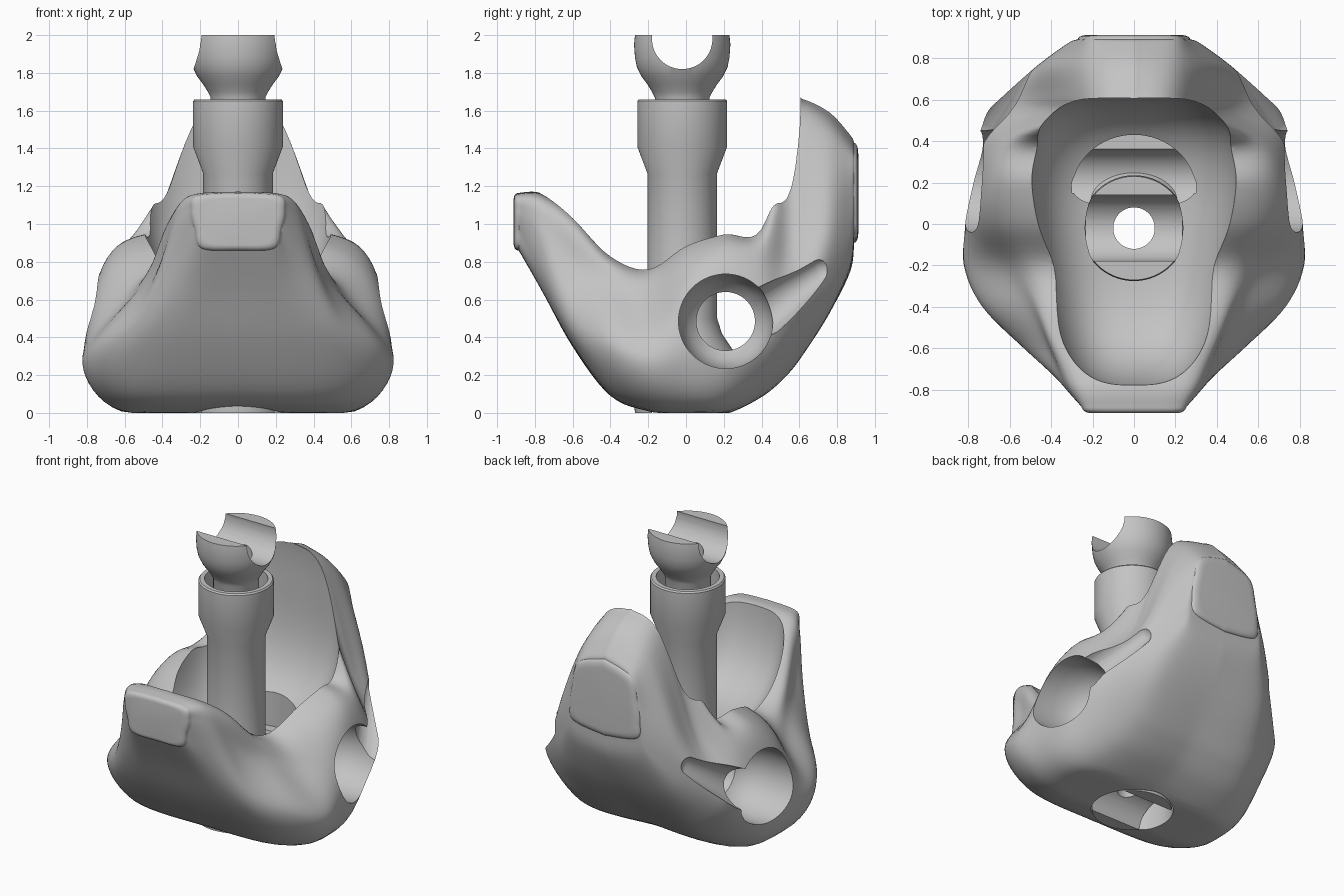
import bpy, bmesh, math
from mathutils import Matrix, Vector

if "Cube" in bpy.data.objects:
    bpy.data.objects.remove(bpy.data.objects["Cube"], do_unlink=True)

grey = bpy.data.materials.new("plain_grey")
grey.use_nodes = True
grey.diffuse_color = (0.55, 0.55, 0.55, 1)
grey.node_tree.nodes["Principled BSDF"].inputs["Base Color"].default_value = grey.diffuse_color

AXIS_Y = -0.02   # centre line of the post


def make_object(name, bm):
    bmesh.ops.recalc_face_normals(bm, faces=bm.faces)
    mesh = bpy.data.meshes.new(name)
    bm.to_mesh(mesh)
    bm.free()
    mesh.materials.append(grey)
    obj = bpy.data.objects.new(name, mesh)
    bpy.context.collection.objects.link(obj)
    return obj


def spline(points, steps):
    """Smooth curve through all the given vectors."""
    result = []
    last = len(points) - 1
    for i in range(last):
        a, b = points[max(i - 1, 0)], points[i]
        c, d = points[i + 1], points[min(i + 2, last)]
        for k in range(steps):
            t = k / steps
            result.append(b + (c - a) * (t / 2) + (a * 2 - b * 5 + c * 4 - d) * (t * t / 2)
                          + (b * 3 - a - c * 3 + d) * (t ** 3 / 2))
    result.append(points[-1].copy())
    return result


def skin(bm, rings, closed_path=False):
    """Join rings of vertices with quads; cap the ends unless the path closes."""
    loops = [[bm.verts.new(p) for p in ring] for ring in rings]
    pairs = list(zip(loops, loops[1:]))
    if closed_path:
        pairs.append((loops[-1], loops[0]))
    for one, two in pairs:
        for j in range(len(one)):
            k = (j + 1) % len(one)
            bm.faces.new((one[j], one[k], two[k], two[j]))
    if not closed_path:
        bm.faces.new(loops[0])
        bm.faces.new(loops[-1])


def revolve(name, profile, closed_path, matrix, sides=64):
    """Turn (radius, height) pairs around the local z axis."""
    bm = bmesh.new()
    angles = [math.tau * i / sides for i in range(sides)]
    rings = [[matrix @ Vector((r * math.cos(a), r * math.sin(a), h)) for a in angles]
             for r, h in profile]
    skin(bm, rings, closed_path)
    return make_object(name, bm)


def cut(target, cutters):
    for cutter in cutters:
        cutter.hide_render = True
        mod = target.modifiers.new("cut", 'BOOLEAN')
        mod.operation, mod.solver, mod.object = 'DIFFERENCE', 'EXACT', cutter
        bpy.context.view_layer.objects.active = target
        bpy.ops.object.modifier_apply(modifier=mod.name)
        bpy.data.objects.remove(cutter, do_unlink=True)


def smooth(obj, degrees):
    bpy.ops.object.select_all(action='DESELECT')
    obj.select_set(True)
    bpy.context.view_layer.objects.active = obj
    bpy.ops.object.shade_smooth_by_angle(angle=math.radians(degrees))


def rounded_end(ring, depth):
    """Shrinking copies of an end ring that round off its rim."""
    centre = sum(ring, Vector()) / len(ring)
    turns = [math.radians(a) for a in (18, 36, 54, 72, 90)]
    return [[centre + (p - centre) * (0.8 + 0.2 * math.cos(t))
             + Vector((0, depth * math.sin(t), 0)) for p in ring] for t in turns]


# Body: cross-sections from front to back.
# y, keel height, then (x, z) of keel edge, widest point, shoulder, rim, and crown height
stations = [
    (-.885, .86, .19, .87, .23, .97, .25, 1.07, .22, 1.15, 1.165),
    (-.77, .66, .24, .67, .34, .78, .34, 1, .27, 1.14, 1.165),
    (-.6, .35, .4, .37, .53, .48, .42, .78, .35, 1.02, 1.08),
    (-.4, .09, .52, .12, .73, .35, .52, .66, .4, .82, .85),
    (-.2, .02, .6, .03, .82, .27, .63, .57, .43, .75, .76),
    (0, 0, .62, .01, .81, .28, .72, .69, .47, .88, .9),
    (.2, 0, .6, .02, .79, .32, .71, .79, .47, .95, .96),
    (.4, .1, .52, .11, .76, .42, .65, .82, .44, .98, 1),
    (.53, .21, .47, .22, .72, .52, .49, .9, .22, 1.55, 1.66),
    (.62, .32, .43, .33, .63, .58, .46, .93, .22, 1.55, 1.66),
    (.76, .53, .38, .55, .47, .75, .41, 1.05, .22, 1.48, 1.59),
    (.87, .75, .27, .79, .32, .9, .29, 1.12, .21, 1.38, 1.47),
    (.89, .9, .24, .94, .27, 1.05, .25, 1.2, .2, 1.36, 1.43),
]
tracks = []
for s in stations:
    half = [(0, s[1])] + [(s[i], s[i + 1]) for i in range(2, 10, 2)] + [(0, s[10])]
    tracks.append([Vector((x, s[0], z)) for x, z in half])
lanes = [spline(list(lane), 6) for lane in zip(*tracks)]
rings = []
for section in zip(*lanes):
    side = spline(list(section), 8)
    for p in side:
        p.x, p.z = max(p.x, 0), max(p.z, 0)
    rings.append(side + [Vector((-p.x, p.y, p.z)) for p in side[-2:0:-1]])
for ring in (rings[0], rings[-1]):
    middle = sum(p.y for p in ring) / len(ring)
    for p in ring:
        p.y = middle
rings = rounded_end(rings[0], -.027)[::-1] + rings + rounded_end(rings[-1], .022)
bm = bmesh.new()
skin(bm, rings)
body = make_object("body_shell", bm)

# Bowl: boxy egg, slightly narrower towards the front
bm = bmesh.new()
bmesh.ops.create_uvsphere(bm, u_segments=96, v_segments=64, radius=1)
power = 3
for v in bm.verts:
    v.co /= sum(abs(c) ** power for c in v.co) ** (1 / power)
    v.co.x *= 0.49 * (1 + 0.22 * v.co.y)
    v.co.y = v.co.y * 0.7 - 0.08
    v.co.z = v.co.z * 0.79 + 1.36
bowl = make_object("bowl_cutter", bm)

# Cross bore with a wide flared mouth on both sides
along_x = Matrix.Translation((0, 0.21, 0.485)) @ Matrix.Rotation(math.pi / 2, 4, 'Y')
flare = [(.155, .42), (.2, .46), (.235, .54), (.25, .64), (.25, 1)]
bore = revolve("bore_cutter", [(r, -h) for r, h in reversed(flare)] + flare, False, along_x)

# Socket for the lower joint, continued upwards as the channel for the post
socket = revolve("socket_cutter", [(.26, -.1), (.26, .3), (.12, .3), (.12, .9)], False,
                 Matrix.Translation((0, AXIS_Y, 0)))

# Crescent opening in the bowl floor behind the post
bm = bmesh.new()
arc = [math.pi * i / 32 for i in range(33)]
skin(bm, [[(.3 * math.cos(a), .15 + .28 * math.sin(a), z) for a in arc] for z in (.45, .85)])
crescent = make_object("crescent_cutter", bm)


# Slanted side grooves running back from the bores: tapered round-ended rods
def groove(side):
    start, end = Vector((side * .75, .42, .54)), Vector((side * .55, .72, .755))
    axis = end - start
    arc = [math.radians(a) for a in range(2, 91, 8)]
    rod = [(.13 * math.sin(a), -.13 * math.cos(a)) for a in arc]
    rod += [(.07 * math.sin(a), axis.length + .07 * math.cos(a)) for a in reversed(arc)]
    place = Matrix.Translation(start) @ axis.to_track_quat('Z', 'Y').to_matrix().to_4x4()
    return revolve("groove_cutter", rod, False, place, 32)


cut(body, [bowl, bore, socket, crescent, groove(1), groove(-1)])
smooth(body, 35)

# Post: hollow tube with a flared foot and a wider sleeve at the top
tube = [(.1, .33), (.27, .33), (.21, .42), (.185, .5), (.185, 1.27), (.238, 1.41),
        (.238, 1.65), (.23, 1.66), (.2, 1.66), (.2, 1.5), (.1, 1.5)]
post = revolve("post_tube", tube, True, Matrix.Translation((0, AXIS_Y, 0)))
smooth(post, 25)

# Forked joints: one at the top, the same piece turned over at the bottom
joint = [(.1, 1.45), (.145, 1.45), (.145, 1.67), (.16, 1.7), (.185, 1.74), (.215, 1.78),
         (.24, 1.83), (.25, 1.88), (.255, 1.95), (.25, 2), (.1, 2)]
for name, turn in (("upper_joint", False), ("lower_joint", True)):
    place = Matrix.Translation((0, AXIS_Y, 2 if turn else 0))
    if turn:
        place = place @ Matrix.Scale(-1, 4, (0, 0, 1))
    part = revolve(name, joint, True, place)
    channel = revolve("channel_cutter", [(.16, -.5), (.16, .5)], False,
                      place @ Matrix.Translation((0, 0, 1.98))
                      @ Matrix.Rotation(math.pi / 2, 4, 'Y'))
    cut(part, [channel])
    smooth(part, 35)
